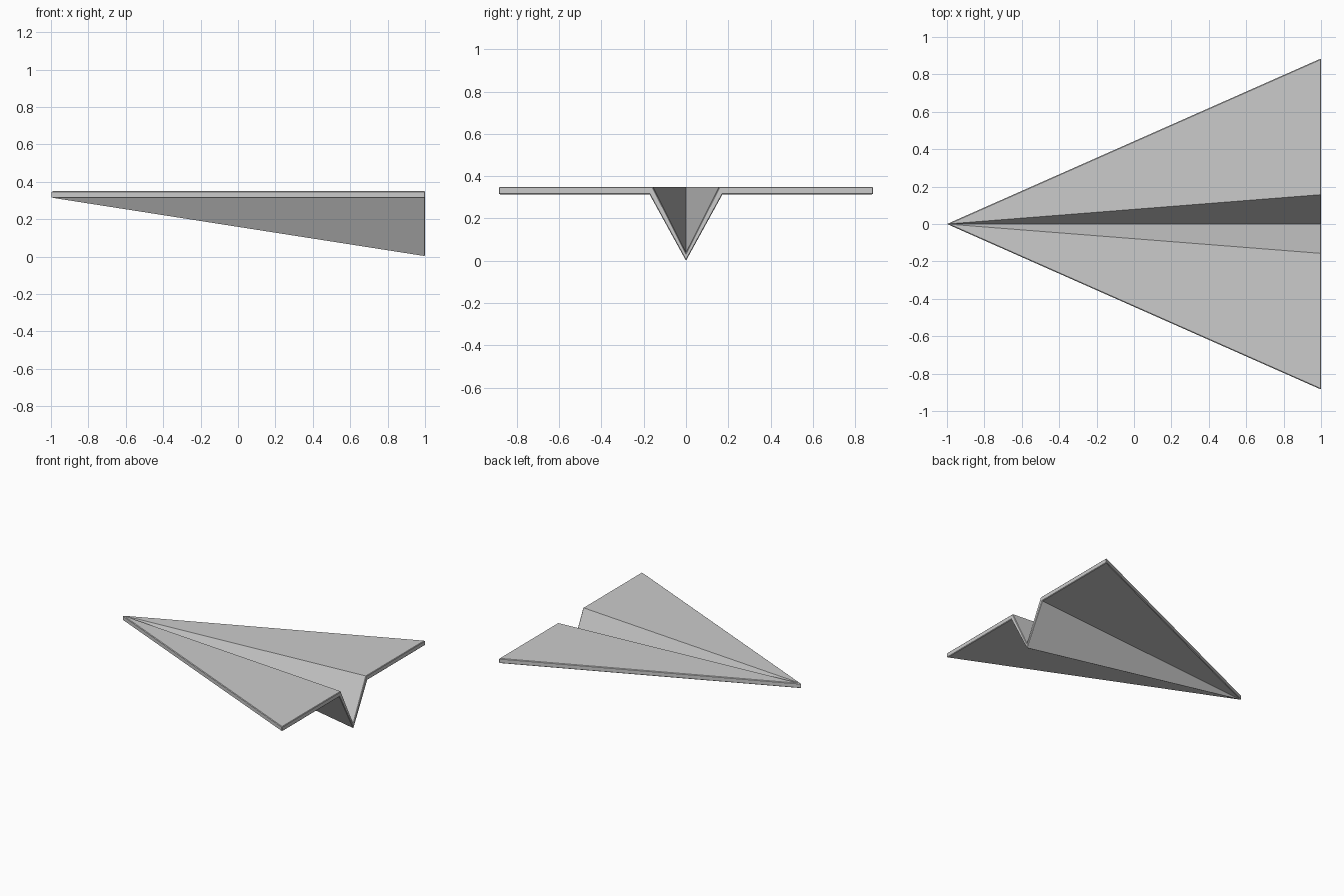
import bpy, bmesh

if "Cube" in bpy.data.objects:
    bpy.data.objects.remove(bpy.data.objects["Cube"])

# Tail cross-section (y, z): upper skin and lower skin, left tip to right tip
half_top = [(0.885, 0.35), (0.157, 0.35)]
half_bot = [(0.885, 0.313), (0.172, 0.313)]


def section(half, keel_z):
    return [(-y, z) for y, z in half] + [(0, keel_z)] + [(y, z) for y, z in reversed(half)]


top, bot = section(half_top, 0.038), section(half_bot, 0.0)

# Folded sheet: the tail section runs forward to a pointed nose
bm = bmesh.new()
nose_top = bm.verts.new((-1, 0, 0.35))
nose_bot = bm.verts.new((-1, 0, 0.313))
tops = [bm.verts.new((1, y, z)) for y, z in top]
bots = [bm.verts.new((1, y, z)) for y, z in bot]
for i in range(4):
    bm.faces.new((nose_top, tops[i], tops[i + 1]))
    bm.faces.new((nose_bot, bots[i + 1], bots[i]))
    bm.faces.new((tops[i], bots[i], bots[i + 1], tops[i + 1]))
# Leading edges
for i in (0, 4):
    bm.faces.new((nose_top, nose_bot, bots[i], tops[i]))
bmesh.ops.recalc_face_normals(bm, faces=bm.faces)

mesh = bpy.data.meshes.new("folded_paper_plane")
bm.to_mesh(mesh)
bm.free()
plane = bpy.data.objects.new("folded_paper_plane", mesh)
bpy.context.collection.objects.link(plane)

# Slightly softened tail and leading edge rims
bevel = plane.modifiers.new("soft_edges", 'BEVEL')
bevel.width = 0.004
bevel.segments = 1
bevel.limit_method = 'ANGLE'
bevel.angle_limit = 1.2
